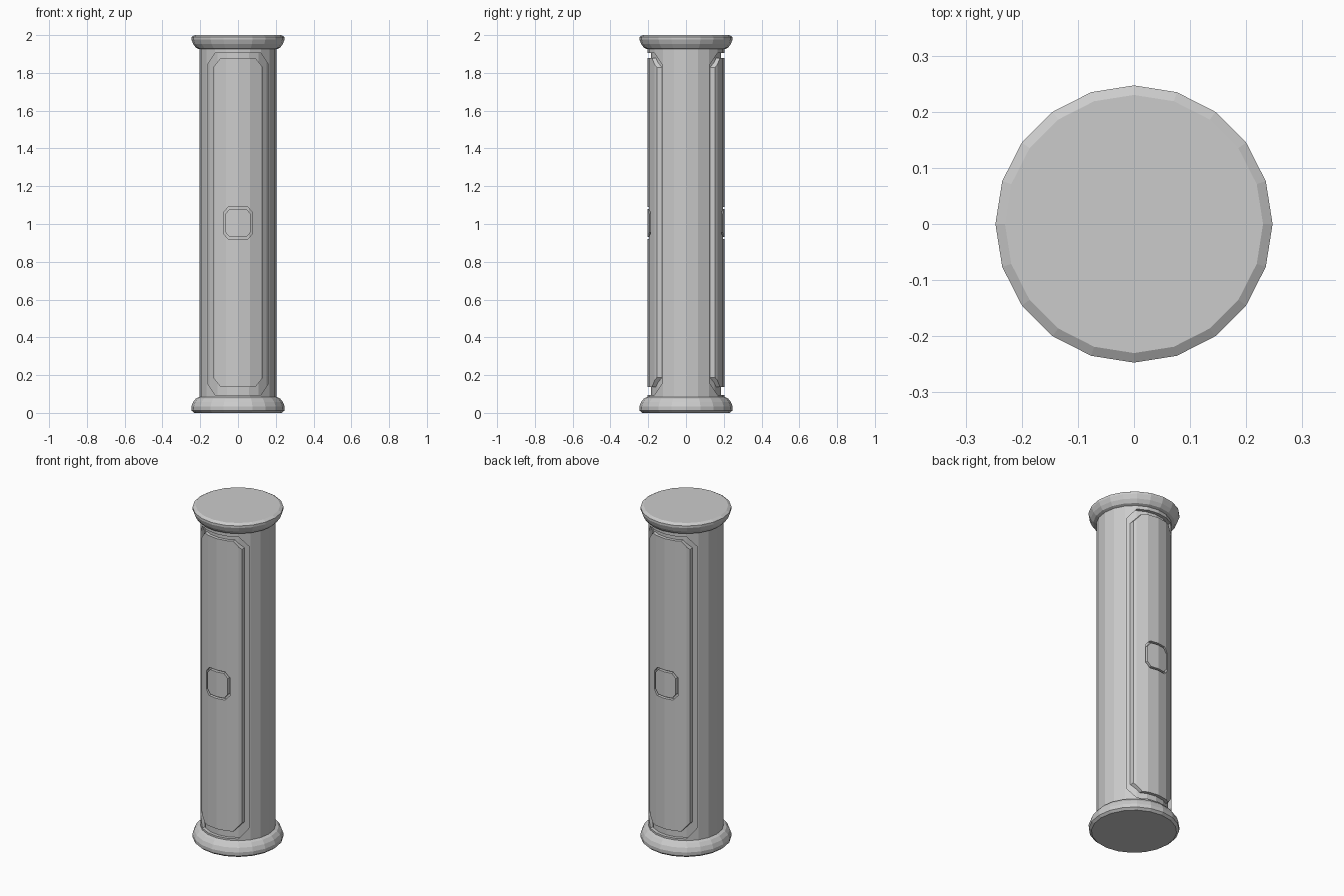
import bpy, bmesh, math

if "Cube" in bpy.data.objects:
    bpy.data.objects.remove(bpy.data.objects["Cube"])

SIDES = 20


def finish(name, bm):
    bmesh.ops.recalc_face_normals(bm, faces=bm.faces)
    mesh = bpy.data.meshes.new(name)
    bm.to_mesh(mesh)
    bm.free()
    obj = bpy.data.objects.new(name, mesh)
    bpy.context.collection.objects.link(obj)
    return obj


def turned(name, profile):
    """Solid of revolution with flat facets from (radius, z) points."""
    bm = bmesh.new()
    rings = []
    for r, z in profile:
        rings.append([bm.verts.new((r * math.cos(math.tau * i / SIDES),
                                    r * math.sin(math.tau * i / SIDES), z))
                      for i in range(SIDES)])
    for a, b in zip(rings, rings[1:]):
        for i in range(SIDES):
            j = (i + 1) % SIDES
            bm.faces.new((a[i], a[j], b[j], b[i]))
    bm.faces.new(rings[0])
    bm.faces.new(rings[-1])
    return finish(name, bm)


def octagon(w, z0, z1, cx, cz):
    """Rectangle outline with clipped corners, in x and z."""
    return [(w - cx, z0), (w, z0 + cz), (w, z1 - cz), (w - cx, z1),
            (cx - w, z1), (-w, z1 - cz), (-w, z0 + cz), (cx - w, z0)]


def add_frame(bm, outer, inner, y0, y1):
    """Closed frame-shaped prism running from y0 to y1."""
    loops = [[bm.verts.new((x, y, z)) for x, z in pts]
             for pts, y in ((outer, y0), (outer, y1), (inner, y1), (inner, y0))]
    for k in range(4):
        a, b = loops[k], loops[(k + 1) % 4]
        for i in range(8):
            j = (i + 1) % 8
            bm.faces.new((a[i], a[j], b[j], b[i]))


# Groove cutters for the long panels and centre buttons, front and back
bm = bmesh.new()
for s in (-1, 1):
    add_frame(bm, octagon(0.16, 0.095, 1.905, 0.04, 0.06),
              octagon(0.133, 0.138, 1.878, 0.04, 0.05), s * 0.04, s * 0.3)
    add_frame(bm, octagon(0.077, 0.92, 1.09, 0.025, 0.03),
              octagon(0.067, 0.931, 1.079, 0.022, 0.026), s * 0.04, s * 0.3)
cutter = finish("groove_cutter", bm)
cutter.hide_render = True
cutter.hide_viewport = True

# Shaft with grooves, and the core that forms the groove floors
shaft = turned("shaft", [(0.205, 0.05), (0.205, 1.95)])
cut = shaft.modifiers.new("grooves", 'BOOLEAN')
cut.operation = 'DIFFERENCE'
cut.solver = 'EXACT'
cut.object = cutter
turned("groove_core", [(0.186, 0.04), (0.186, 1.96)])

# Rounded base and cap
turned("base", [(0.232, 0.0), (0.246, 0.012), (0.247, 0.033), (0.238, 0.057),
                (0.222, 0.077), (0.203, 0.085)])
turned("cap", [(0.203, 1.925), (0.222, 1.932), (0.237, 1.952), (0.247, 1.977),
               (0.247, 1.99), (0.23, 2.0)])
